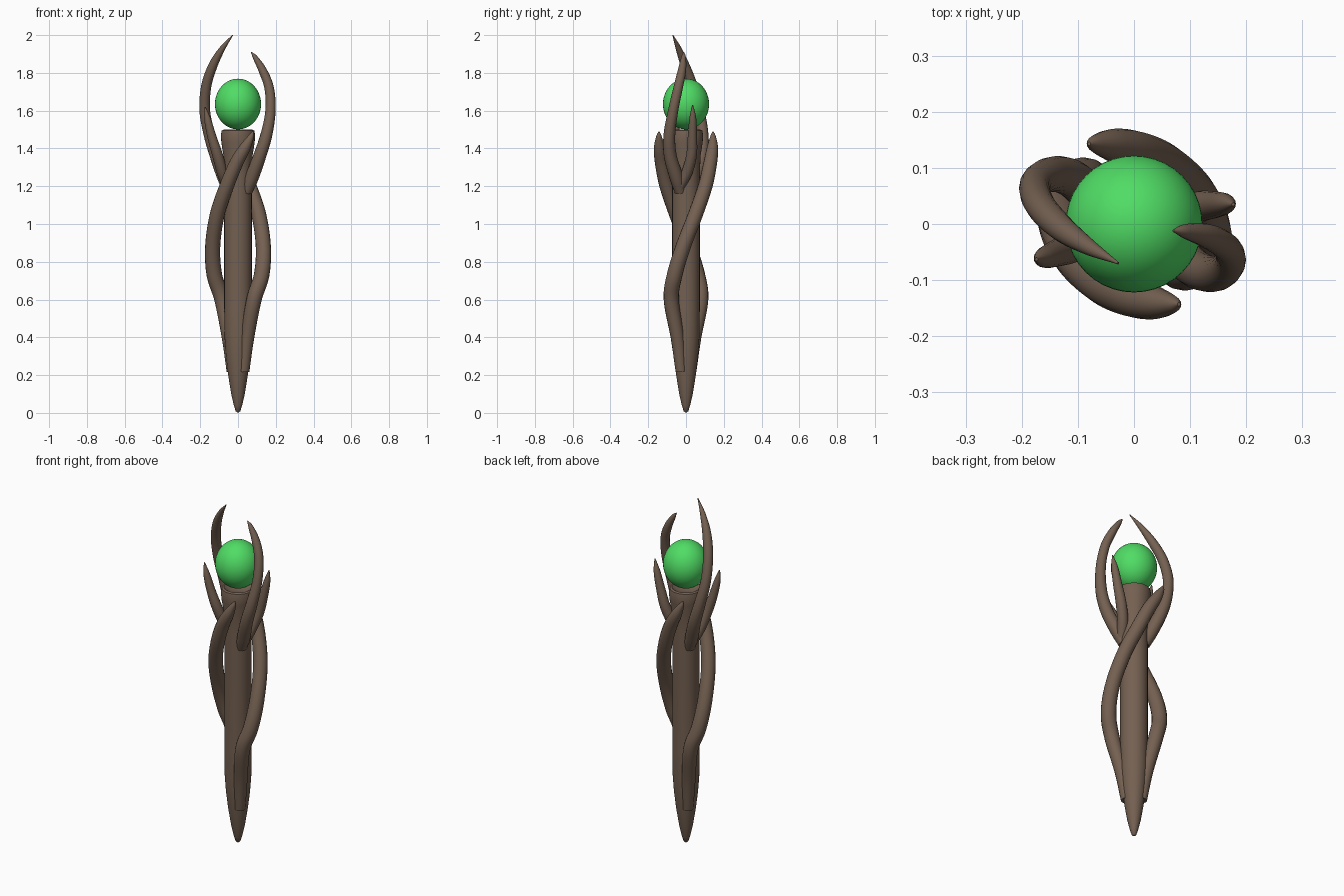
import bpy, bmesh, math
from mathutils import Vector

cube = bpy.data.objects.get("Cube")
if cube:
    bpy.data.objects.remove(cube, do_unlink=True)


def make_material(name, color):
    mat = bpy.data.materials.new(name)
    mat.use_nodes = True
    mat.diffuse_color = color
    bsdf = next(n for n in mat.node_tree.nodes if n.type == 'BSDF_PRINCIPLED')
    bsdf.inputs["Base Color"].default_value = color
    return mat


wood = make_material("brown wood", (0.175, 0.118, 0.083, 1))
gem = make_material("bright green", (0.08, 0.72, 0.13, 1))


def finish(bm, name, mat):
    bmesh.ops.recalc_face_normals(bm, faces=bm.faces)
    mesh = bpy.data.meshes.new(name)
    bm.to_mesh(mesh)
    bm.free()
    mesh.materials.append(mat)
    obj = bpy.data.objects.new(name, mesh)
    bpy.context.collection.objects.link(obj)
    bpy.ops.object.select_all(action='DESELECT')
    obj.select_set(True)
    bpy.context.view_layer.objects.active = obj
    bpy.ops.object.shade_smooth_by_angle(angle=math.radians(50))
    return obj


def smooth_path(points, steps=8):
    """Catmull-Rom samples through (x, y, z, radius) points."""
    p = [Vector(q) for q in points]
    p = [2 * p[0] - p[1]] + p + [2 * p[-1] - p[-2]]
    out = []
    for a, b, c, d in zip(p, p[1:], p[2:], p[3:]):
        for i in range(steps):
            t = i / steps
            out.append(0.5 * (2 * b + (c - a) * t + (2 * a - 5 * b + 4 * c - d) * t ** 2
                              + (3 * b - a - 3 * c + d) * t ** 3))
    return out + [p[-2]]


def tube(name, points, sides=16):
    """Tapered round branch along a smooth path."""
    path = smooth_path(points)
    bm = bmesh.new()
    rings = []
    for i, q in enumerate(path):
        tangent = (path[min(i + 1, len(path) - 1)] - path[max(i - 1, 0)]).to_3d().normalized()
        u = Vector((0, 1, 0)).cross(tangent).normalized()
        v = tangent.cross(u)
        rings.append([bm.verts.new(q.to_3d() + max(q.w, 0.002) *
                      (u * math.cos(a) + v * math.sin(a)))
                      for a in (math.tau * k / sides for k in range(sides))])
    for r, s in zip(rings, rings[1:]):
        for k in range(sides):
            n = (k + 1) % sides
            bm.faces.new((r[k], r[n], s[n], s[k]))
    bm.faces.new(rings[0])
    bm.faces.new(rings[-1])
    return finish(bm, name, wood)


def half_turn(points):
    return [(-x, -y, z, r) for x, y, z, r in points]


# Shaft: lathed spike with a flared, slightly dished head
profile = [(0, 0), (0.012, 0.008), (0.022, 0.04), (0.036, 0.1), (0.052, 0.2), (0.064, 0.3),
           (0.071, 0.4), (0.073, 0.55), (0.073, 1.25), (0.077, 1.36), (0.088, 1.43),
           (0.091, 1.47), (0.086, 1.495), (0.075, 1.5), (0.045, 1.48), (0, 1.475)]
bm = bmesh.new()
verts = [bm.verts.new((r, 0, z)) for r, z in profile]
edges = [bm.edges.new(e) for e in zip(verts, verts[1:])]
bmesh.ops.spin(bm, geom=verts + edges, cent=(0, 0, 0), axis=(0, 0, 1),
               angle=math.tau, steps=32, use_duplicate=False)
bmesh.ops.remove_doubles(bm, verts=bm.verts, dist=0.0005)
finish(bm, "shaft", wood)

# Orb: slightly tall sphere held above the shaft
bm = bmesh.new()
bmesh.ops.create_uvsphere(bm, u_segments=40, v_segments=24, radius=0.122)
for v in bm.verts:
    v.co.z = v.co.z * 1.1 + 1.635
finish(bm, "orb", gem)

# Twisting vines: one to the back, the other a half turn round
vine = [(0.03, -0.025, 0.22, 0.03), (0.05, -0.045, 0.4, 0.036), (0.085, -0.078, 0.6, 0.04),
        (0.125, -0.06, 0.73, 0.041), (0.134, -0.015, 0.88, 0.04), (0.11, 0.05, 1.05, 0.039),
        (0.06, 0.102, 1.2, 0.038), (0.01, 0.128, 1.32, 0.036), (-0.035, 0.14, 1.4, 0.03),
        (-0.068, 0.143, 1.46, 0.016), (-0.08, 0.143, 1.49, 0.003)]
tube("back_vine", vine)
tube("front_vine", half_turn(vine))

# Horns: long curved claws around the orb, the right one taller
horn_base = [(0.045, -0.03, 1.17, 0.03), (0.075, -0.052, 1.25, 0.036),
             (0.115, -0.083, 1.36, 0.034), (0.15, -0.088, 1.47, 0.031)]
tube("left_horn", horn_base + [
    (0.172, -0.068, 1.6, 0.027), (0.165, -0.042, 1.72, 0.025), (0.132, -0.022, 1.81, 0.022),
    (0.092, -0.013, 1.88, 0.013), (0.07, -0.012, 1.91, 0.002)])
tube("right_horn", half_turn(horn_base) + [
    (-0.176, 0.07, 1.6, 0.028), (-0.168, 0.035, 1.73, 0.027), (-0.132, -0.005, 1.84, 0.024),
    (-0.082, -0.04, 1.93, 0.015), (-0.028, -0.07, 2.0, 0.002)])

# Thorns: short side shoots from the horn bases
tube("left_thorn", [(0.06, -0.03, 1.2, 0.026), (0.085, 0.008, 1.28, 0.029),
                    (0.115, 0.03, 1.37, 0.028), (0.142, 0.034, 1.47, 0.024),
                    (0.163, 0.036, 1.56, 0.018), (0.177, 0.035, 1.63, 0.003)])
tube("right_thorn", [(-0.06, 0.03, 1.2, 0.026), (-0.085, -0.012, 1.28, 0.029),
                     (-0.11, -0.04, 1.37, 0.028), (-0.138, -0.052, 1.46, 0.024),
                     (-0.16, -0.06, 1.55, 0.018), (-0.174, -0.063, 1.62, 0.003)])
